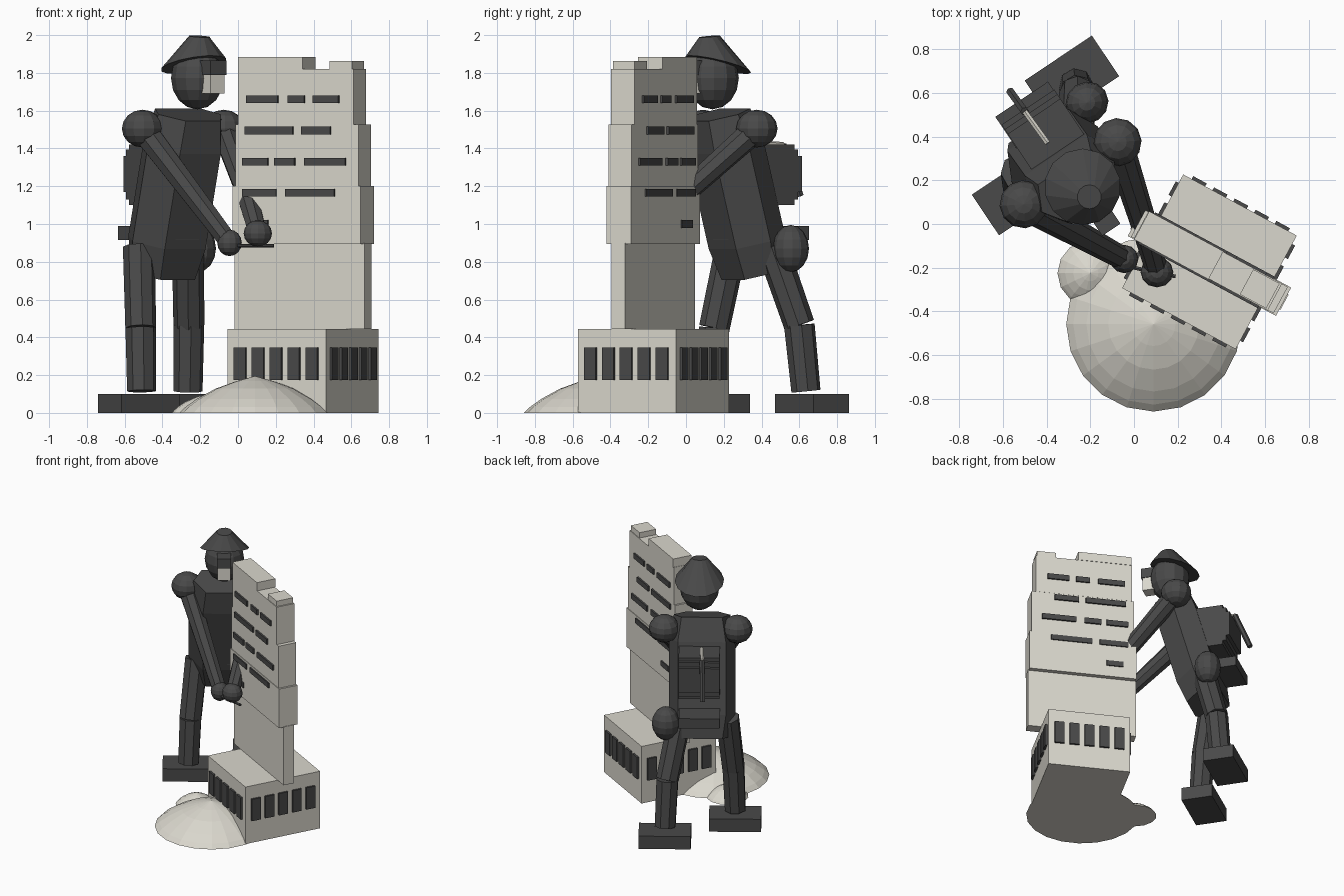
import bpy, bmesh, math
from mathutils import Vector, Matrix

cube = bpy.data.objects.get("Cube")
if cube:
    bpy.data.objects.remove(cube, do_unlink=True)


def material(name, rgb):
    m = bpy.data.materials.new(name)
    m.use_nodes = True
    m.diffuse_color = (*rgb, 1)
    m.node_tree.nodes["Principled BSDF"].inputs["Base Color"].default_value = (*rgb, 1)
    return m


STONE = material("pale stone", (0.70, 0.68, 0.61))
DARK = material("charcoal", (0.067, 0.067, 0.067))


def finish(name, bm, mat, matrix=Matrix()):
    bmesh.ops.recalc_face_normals(bm, faces=bm.faces)
    mesh = bpy.data.meshes.new(name)
    bm.to_mesh(mesh)
    bm.free()
    mesh.materials.append(mat)
    ob = bpy.data.objects.new(name, mesh)
    ob.matrix_world = matrix
    bpy.context.collection.objects.link(ob)
    return ob


def box(name, mat, frame, lo, hi):
    """Box from corner lo to corner hi in a turned frame."""
    bm = bmesh.new()
    bmesh.ops.create_cube(bm, size=1)
    lo, hi = Vector(lo), Vector(hi)
    for v in bm.verts:
        v.co = (lo + hi) / 2 + v.co * (hi - lo)
    return finish(name, bm, mat, frame)


def ball(name, at, radii, frame=Matrix()):
    bm = bmesh.new()
    bmesh.ops.create_uvsphere(bm, u_segments=12, v_segments=8, radius=1)
    bmesh.ops.scale(bm, vec=radii, verts=bm.verts)
    return finish(name, bm, DARK, Matrix.Translation(at) @ frame)


def limb(name, a, b, ra, rb, sides=8, mat=DARK):
    """Tapered rod between two points."""
    a, b = Vector(a), Vector(b)
    d = b - a
    bm = bmesh.new()
    bmesh.ops.create_cone(bm, cap_ends=True, segments=sides, radius1=ra, radius2=rb, depth=d.length)
    turn = d.to_track_quat('Z', 'Y').to_matrix().to_4x4()
    return finish(name, bm, mat, Matrix.Translation((a + b) / 2) @ turn)


def mound(name, at, radius, height, sides):
    bm = bmesh.new()
    rings = []
    for r, h in ((1, 0), (0.92, 0.16), (0.77, 0.38), (0.52, 0.66), (0.25, 0.86)):
        rings.append([bm.verts.new((radius * r * math.cos(k * math.tau / sides),
                                    radius * r * math.sin(k * math.tau / sides), height * h))
                      for k in range(sides)])
    peak = bm.verts.new((0, 0, height))
    bm.faces.new(rings[0])
    for k in range(sides):
        n = (k + 1) % sides
        for low, up in zip(rings, rings[1:]):
            bm.faces.new((low[k], low[n], up[n], up[k]))
        bm.faces.new((rings[-1][k], rings[-1][n], peak))
    return finish(name, bm, STONE, Matrix.Translation(at))


# Building: square plinth with tall windows on every side
site = Matrix.Translation((0.345, -0.173, 0)) @ Matrix.Rotation(math.radians(-28.3), 4, 'Z')
half = 0.295
box("plinth", STONE, site, (-half, -half, 0), (half, half, 0.445))
for side in range(4):
    turned = site @ Matrix.Rotation(side * math.pi / 2, 4, 'Z')
    for k in range(5):
        u = (k - 2) * 0.108
        box("plinth_window", DARK, turned, (u - 0.035, -half - 0.015, 0.175), (u + 0.035, -half + 0.005, 0.345))

# Slab tower in stepped tiers
tiers = ((0.445, 0.9, -0.39, 0.39, 0.08), (0.895, 1.2, -0.385, 0.385, 0.147),
         (1.2, 1.528, -0.37, 0.37, 0.138), (1.528, 1.82, -0.355, 0.34, 0.14))
for z0, z1, u0, u1, t in tiers:
    box("tower_tier", STONE, site, (u0, -t / 2, z0), (u1, t / 2, z1))
box("roof_block_large", STONE, site, (-0.352, -0.073, 1.82), (0.034, 0.073, 1.885))
box("roof_block_small", STONE, site, (0.193, -0.065, 1.82), (0.33, 0.065, 1.862))

# Slot windows running through the tower, as (start, end) along each row
rows = {1.66: ((-0.30, -0.11), (-0.05, 0.05), (0.10, 0.255)),
        1.495: ((-0.31, -0.02), (0.03, 0.205)),
        1.33: ((-0.325, -0.17), (-0.13, -0.01), (0.05, 0.295)),
        1.165: ((-0.325, -0.12), (-0.065, 0.23)),
        1.0: ((-0.29, -0.17),)}
for z, slots in rows.items():
    for u0, u1 in slots:
        box("tower_slot", DARK, site, (u0, -0.082, z - 0.02), (u1, 0.082, z + 0.02))

# Heaps of rubble
mound("large_mound", (0.09, -0.458, 0), 0.4, 0.195, 20)
mound("small_mound", (-0.2, -0.225, 0), 0.15, 0.09, 14)

# Figure frame: local x is its left, local -y is forward
turn = Matrix.Rotation(math.radians(33.8), 4, 'Z')
fwd = turn @ Vector((0, -1, 0))


def local(x, y):
    return Matrix.Translation((x, y, 0)) @ turn


# Feet and bent legs
for name, foot, hip, knee, ankle in (
        ("left", (-0.284, 0.666), (-0.265, 0.455, 0.88), (-0.26, 0.6, 0.465), (-0.265, 0.635, 0.115)),
        ("right", (-0.526, 0.144), (-0.525, 0.24, 0.88), (-0.515, 0.15, 0.45), (-0.51, 0.12, 0.115))):
    box(name + "_foot", DARK, local(*foot), (-0.185, -0.112, 0), (0.185, 0.112, 0.1))
    limb(name + "_thigh", hip, knee, 0.085, 0.082)
    limb(name + "_shin", knee, ankle, 0.082, 0.078)

# Leaning torso: faceted section swept along the lean
base, top = Vector((-0.39, 0.355, 0.74)), Vector((-0.255, 0.165, 1.58))
axis = (top - base).normalized()
across = turn @ Vector((1, 0, 0))
depth = across.cross(axis).normalized()
if depth.dot(fwd) < 0:
    depth = -depth
section = ((-0.17, -0.14), (0.17, -0.14), (0.235, 0), (0.13, 0.155), (-0.13, 0.155), (-0.235, 0))
bm = bmesh.new()
rings = []
for t, s in ((0, 0.85), (0.2, 1), (0.8, 1), (1, 0.85)):
    c = base.lerp(top, t)
    rings.append([bm.verts.new(c + across * a * s + depth * b * s) for a, b in section])
bm.faces.new(rings[0])
bm.faces.new(rings[-1])
for lo, up in zip(rings, rings[1:]):
    for k in range(6):
        n = (k + 1) % 6
        bm.faces.new((lo[k], lo[n], up[n], up[k]))
finish("torso", bm, DARK)

# Backpack in layers, belt pouch and buckle
for y1, z0, z1 in ((0.31, 1.1, 1.42), (0.335, 1.13, 1.395), (0.36, 1.17, 1.36)):
    box("backpack_layer", DARK, local(-0.285, 0.235), (-0.145, 0.08, z0), (0.145, y1, z1))
box("belt_pouch", DARK, local(-0.5, 0.55), (-0.145, -0.16, 0.915), (0.145, 0.025, 0.99))
box("belt_buckle", DARK, local(-0.28, 0.2), (-0.075, -0.02, 0.915), (0.075, 0.05, 0.99))
ball("hip_bag", (-0.215, 0.555, 0.87), (0.1, 0.095, 0.125), turn)

# Tool carried on the back
limb("tool_handle", (-0.395, 0.37, 1.43), (-0.5, 0.515, 1.42), 0.014, 0.014, 6, STONE)
limb("tool_blade", (-0.5, 0.515, 1.42), (-0.565, 0.605, 1.15), 0.02, 0.02, 6)

# Arms reaching round the tower
l_shoulder, r_shoulder = (-0.075, 0.375, 1.505), (-0.505, 0.09, 1.505)
l_elbow, l_hand, r_hand = (0.045, 0.0, 1.17), (0.105, -0.22, 0.95), (-0.045, -0.16, 0.9)
for name, at in (("left", l_shoulder), ("right", r_shoulder)):
    ball(name + "_shoulder", at, (0.11, 0.11, 0.1), turn)
limb("left_upper_arm", l_shoulder, l_elbow, 0.07, 0.06)
limb("left_forearm", l_elbow, l_hand, 0.06, 0.05)
limb("right_arm", r_shoulder, r_hand, 0.072, 0.052)
ball("left_hand", l_hand, (0.075, 0.07, 0.07))
ball("right_hand", r_hand, (0.065, 0.065, 0.07))
limb("held_rod", (0.0, -0.2, 0.885), (0.19, -0.24, 0.885), 0.01, 0.01, 6)

# Head with visor and pale beard
ball("head", (-0.215, 0.14, 1.772), (0.14, 0.14, 0.165), turn)
face = local(-0.215, 0.14)
box("visor", DARK, face, (-0.05, -0.2, 1.79), (0.05, -0.1, 1.865))
box("beard", STONE, face, (-0.045, -0.19, 1.69), (0.045, -0.1, 1.79))

# Hat: cone with its brim dipping at the back
bm = bmesh.new()
bmesh.ops.create_cone(bm, cap_ends=True, segments=14, radius1=0.175, radius2=0.055, depth=0.15)
for v in bm.verts:
    if v.co.z < 0:
        v.co.z += 0.28 * v.co.dot(fwd)
    else:
        v.co += fwd * 0.055
        v.co.z -= 0.1 * (v.co - fwd * 0.055).dot(fwd)
finish("hat", bm, DARK, Matrix.Translation((-0.235, 0.17, 1.918)))
